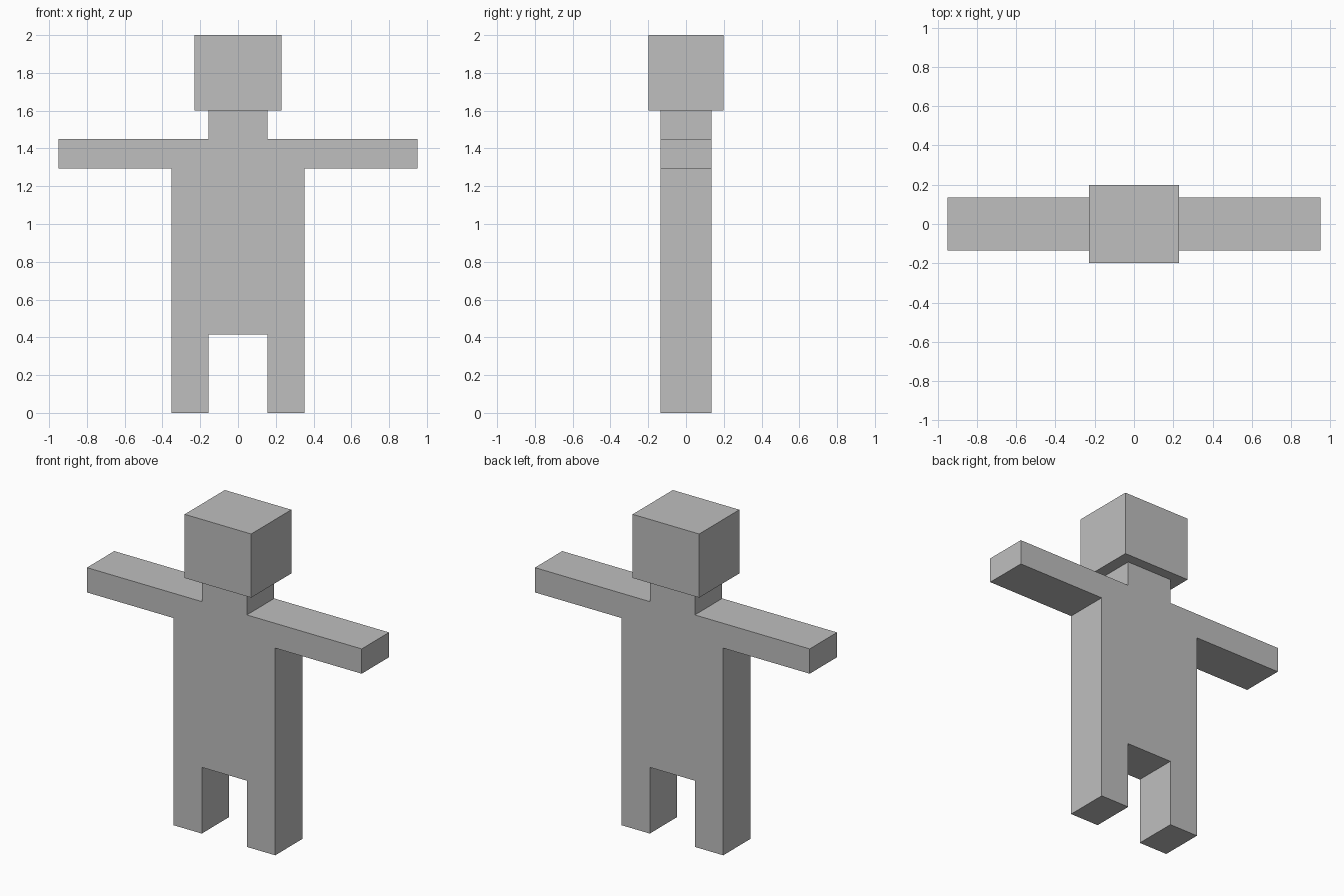
import bpy
import bmesh

if "Cube" in bpy.data.objects:
    bpy.data.objects.remove(bpy.data.objects["Cube"])

grey = bpy.data.materials.new("plain_grey")
grey.diffuse_color = (0.52, 0.52, 0.52, 1.0)
grey.use_nodes = True
grey.node_tree.nodes["Principled BSDF"].inputs["Base Color"].default_value = grey.diffuse_color


def extrude_profile(name, half, depth):
    """Mirror a right-hand (x, z) outline across x = 0 and extrude it along y."""
    outline = half + [(-x, z) for x, z in reversed(half)]
    bm = bmesh.new()
    face = bm.faces.new([bm.verts.new((x, -depth / 2, z)) for x, z in outline])
    result = bmesh.ops.extrude_face_region(bm, geom=[face])
    moved = [v for v in result["geom"] if isinstance(v, bmesh.types.BMVert)]
    bmesh.ops.translate(bm, verts=moved, vec=(0, depth, 0))
    bmesh.ops.recalc_face_normals(bm, faces=bm.faces[:])
    mesh = bpy.data.meshes.new(name)
    bm.to_mesh(mesh)
    bm.free()
    mesh.materials.append(grey)
    obj = bpy.data.objects.new(name, mesh)
    bpy.context.collection.objects.link(obj)
    return obj


# Body: legs, torso, outstretched arms and neck in one flat slab
body_half = [
    (0.156, 0.414), (0.156, 0.0), (0.352, 0.0),    # leg
    (0.352, 1.295), (0.95, 1.295), (0.95, 1.45),   # side and arm
    (0.156, 1.45), (0.156, 1.602),                 # shoulder and neck
]
extrude_profile("body", body_half, 0.27)

# Head: a deeper block resting on the neck
extrude_profile("head", [(0.23, 1.602), (0.23, 2.0)], 0.397)
